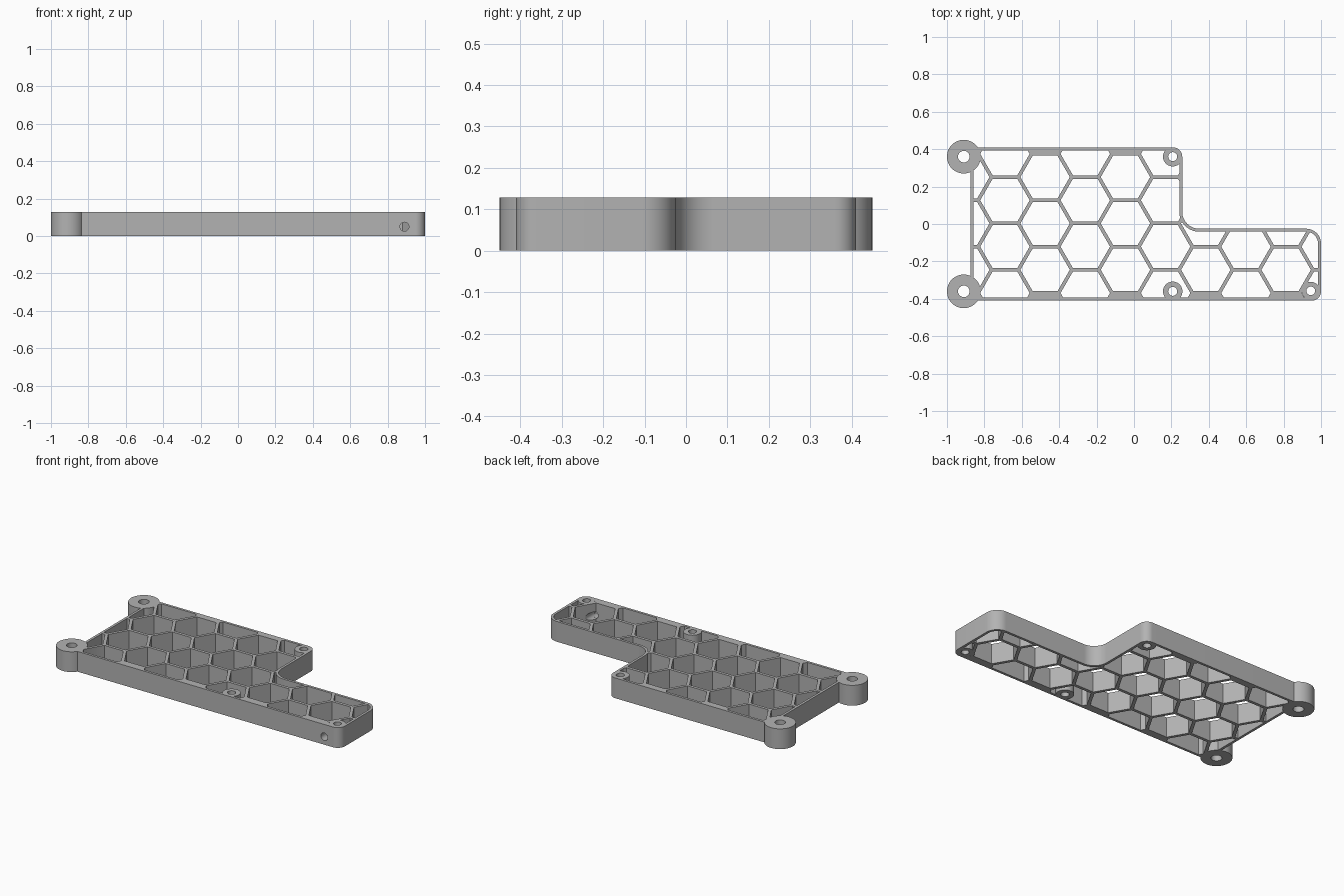
import bpy, bmesh, math
from mathutils import Vector, Matrix

if "Cube" in bpy.data.objects:
    bpy.data.objects.remove(bpy.data.objects["Cube"])

HEIGHT = 0.128
WALL = 0.016
PITCH = 0.248          # honeycomb cell spacing
RIB = 0.019            # rib thickness between cells

grey = bpy.data.materials.new("plain grey")
grey.use_nodes = True
colour = (0.45, 0.45, 0.45, 1)
grey.diffuse_color = colour
grey.node_tree.nodes["Principled BSDF"].inputs["Base Color"].default_value = colour


def prisms(name, loops, z0=0.0, z1=HEIGHT):
    """Extrude one or more flat loops into a single object."""
    bm = bmesh.new()
    for loop in loops:
        face = bm.faces.new([bm.verts.new((x, y, z0)) for x, y in loop])
        new = bmesh.ops.extrude_face_region(bm, geom=[face])["geom"]
        bmesh.ops.translate(bm, vec=(0, 0, z1 - z0),
                            verts=[v for v in new if isinstance(v, bmesh.types.BMVert)])
    bmesh.ops.recalc_face_normals(bm, faces=bm.faces)
    mesh = bpy.data.meshes.new(name)
    bm.to_mesh(mesh)
    bm.free()
    mesh.materials.append(grey)
    obj = bpy.data.objects.new(name, mesh)
    bpy.context.collection.objects.link(obj)
    return obj


def ring(x, y, r, sides=48):
    return [(x + r * math.cos(2 * math.pi * i / sides),
             y + r * math.sin(2 * math.pi * i / sides)) for i in range(sides)]


def outline(w):
    """Stepped outline with rounded corners, inset by w."""
    left, right, step = -0.875 + w, 1 - w, 0.258 - w
    top, low, arm = 0.41 - w, -0.41 + w, -0.025 - w
    corners = [(left, low, 0), (right, low, 0.05 - w), (right, arm, 0.08 - w),
               (step, arm, 0.09 + w), (step, top, 0.05 - w), (left, top, 0)]
    points = []
    for i, (x, y, r) in enumerate(corners):
        p = Vector((x, y))
        if r == 0:
            points.append((x, y))
            continue
        a = (Vector(corners[i - 1][:2]) - p).normalized()
        b = (Vector(corners[(i + 1) % len(corners)][:2]) - p).normalized()
        for k in range(13):
            t = k / 12 * math.pi / 2
            points.append(tuple(p + r * (a * (1 - math.sin(t)) + b * (1 - math.cos(t)))))
    return points


def combine(target, tool, operation):
    """Apply a boolean and discard the tool."""
    tool.hide_render = True
    mod = target.modifiers.new(operation, 'BOOLEAN')
    mod.operation, mod.solver, mod.object = operation, 'EXACT', tool
    bpy.context.view_layer.objects.active = target
    bpy.ops.object.modifier_apply(modifier=mod.name)
    bpy.data.objects.remove(tool)


# Mount positions: (x, y, outer radius, hole radius)
lugs = [(-0.91, s * 0.36, 0.09, 0.031) for s in (-1, 1)]
bosses = [(0.207, 0.36, 0.052, 0.024), (0.207, -0.36, 0.052, 0.024),
          (0.945, -0.357, 0.048, 0.023)]

# Honeycomb openings, clipped to the rim and kept clear of the mounts
cells = []
radius = (PITCH - RIB) / math.sqrt(3)
for col in range(-1, 9):
    rows = (-1, 0, 1) if col % 2 else (-1.5, -0.5, 0.5, 1.5)
    for row in rows:
        cells.append(ring(-0.69 + col * PITCH * math.sqrt(3) / 2,
                          0.003 + row * PITCH, radius, 6))
openings = prisms("cell_cutter", cells, -0.1, 0.3)
combine(openings, prisms("rim_clip", [outline(WALL)], -0.05, 0.2), 'INTERSECT')
combine(openings, prisms("mount_keep", [ring(x, y, r) for x, y, r, h in lugs + bosses],
                         -0.2, 0.4), 'DIFFERENCE')

# Plate with honeycomb core and corner lugs
plate = prisms("honeycomb_plate", [outline(0)])
combine(plate, openings, 'DIFFERENCE')
for x, y, r, h in lugs:
    combine(plate, prisms("lug", [ring(x, y, r)]), 'UNION')

# Screw holes
combine(plate, prisms("hole_cutter", [ring(x, y, h, 32) for x, y, r, h in lugs + bosses],
                      -0.1, 0.3), 'DIFFERENCE')

# Small hole in the front wall
drill = prisms("side_hole_cutter", [ring(0, 0, 0.024, 32)], 0, 0.15)
drill.data.transform(Matrix.Translation((0.89, -0.45, 0.05)) @ Matrix.Rotation(-math.pi / 2, 4, 'X'))
combine(plate, drill, 'DIFFERENCE')

# Smooth curved walls, crisp edges
bpy.ops.object.select_all(action='DESELECT')
plate.select_set(True)
bpy.context.view_layer.objects.active = plate
bpy.ops.object.shade_smooth_by_angle(angle=math.radians(30))
